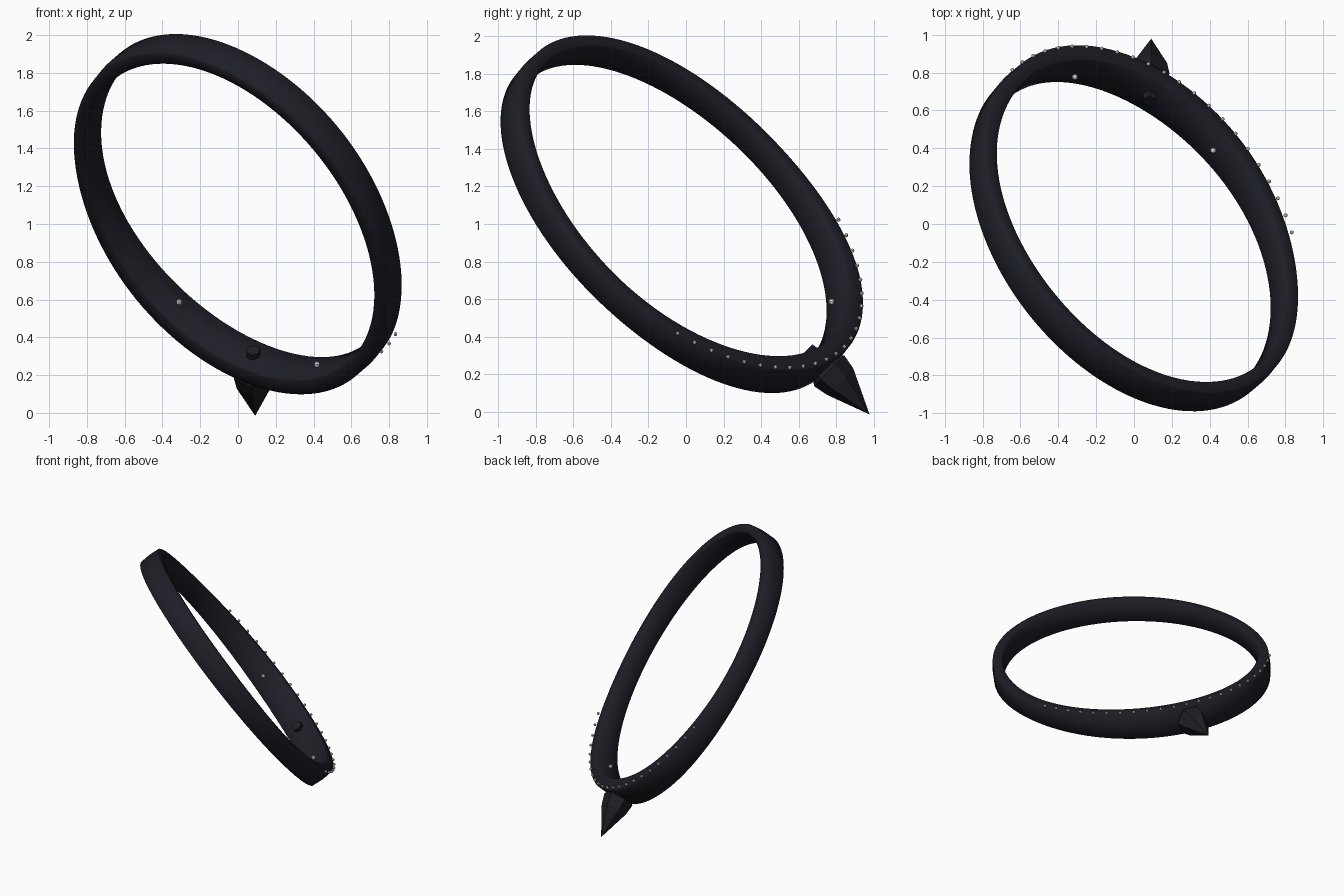
import bpy, bmesh, math
from mathutils import Vector

cube = bpy.data.objects.get("Cube")
if cube:
    bpy.data.objects.remove(cube, do_unlink=True)

# Frame of the tilted ring: axis, direction of the head, sideways direction
CENTRE = Vector((0.004, -0.03, 1.06))
AXIS = Vector((0.57, 0.57, 0.59)).normalized()
HEAD = Vector((0.02, 0.71, -0.70))
HEAD = (HEAD - AXIS * HEAD.dot(AXIS)).normalized()
SIDE = AXIS.cross(HEAD)


def place(head, side, axis):
    return CENTRE + HEAD * head + SIDE * side + AXIS * axis


def material(name, colour, rough):
    m = bpy.data.materials.new(name)
    m.use_nodes = True
    m.diffuse_color = (*colour, 1)
    b = m.node_tree.nodes["Principled BSDF"]
    b.inputs["Base Color"].default_value = (*colour, 1)
    b.inputs["Roughness"].default_value = rough
    return m


def finish(bm, name, mat, smooth=False):
    bmesh.ops.recalc_face_normals(bm, faces=bm.faces)
    for f in bm.faces:
        f.smooth = smooth
    mesh = bpy.data.meshes.new(name)
    bm.to_mesh(mesh)
    bm.free()
    mesh.materials.append(mat)
    ob = bpy.data.objects.new(name, mesh)
    bpy.context.collection.objects.link(ob)


def loft(bm, rings, closed=False):
    n = len(rings[0])
    pairs = list(zip(rings, rings[1:]))
    if closed:
        pairs.append((rings[-1], rings[0]))
    for a, b in pairs:
        for i in range(n):
            j = (i + 1) % n
            bm.faces.new((a[i], a[j], b[j], b[i]))


metal = material("dark metal", (0.013, 0.013, 0.020), 0.5)
crystal = material("dark crystal", (0.013, 0.013, 0.018), 0.5)
white = material("white stone", (0.8, 0.8, 0.8), 0.4)

# Band: softly shaded square section swept round an oval, heavier at the head,
# with the stone-set rim dipping at both sides
half = [(-0.08, 0.0), (0.0, 0.95), (0.08, 1.0), (0.5, 1.03), (0.92, 1.0), (1.0, 0.95)]
section = half + [(1.08, 0.0)] + [(r, -w) for r, w in reversed(half[1:])]
bm = bmesh.new()
rings = []
STEPS = 128
for k in range(STEPS):
    ang = 2 * math.pi * k / STEPS
    c, s = math.cos(ang), math.sin(ang)
    swell = max(0, c) ** 2
    lower = 0.088 + 0.022 * swell
    upper = lower - 0.02 * s ** 4
    thick = 0.073 + 0.032 * swell
    ring = []
    for r, w in section:
        rad = r * thick
        ring.append(bm.verts.new(place(c * (1.07 - 0.03 * swell + rad),
                                       s * (0.932 + rad),
                                       w * (upper if w > 0 else lower))))
    rings.append(ring)
loft(bm, rings, closed=True)
finish(bm, "ring_band", metal, smooth=True)

# Large pointed crystal through the head of the band
bm = bmesh.new()
rings = []
for height, radius in [(0.995, 0.038), (1.04, 0.042), (1.16, 0.115), (1.24, 0.10)]:
    ring = []
    for i in range(6):
        a = math.pi / 3 * i
        ring.append(bm.verts.new(place(height, -0.07 + radius * math.cos(a),
                                       radius * math.sin(a))))
    rings.append(ring)
loft(bm, rings)
bm.faces.new(rings[0])
tip = bm.verts.new(place(1.475, -0.08, -0.01))
for i in range(6):
    bm.faces.new((rings[-1][i], rings[-1][(i + 1) % 6], tip))
finish(bm, "pointed_crystal", crystal)


def add_stone(bm, centre, size):
    # Small faceted stone
    ball = bmesh.ops.create_uvsphere(bm, u_segments=6, v_segments=4, radius=size)
    for v in ball["verts"]:
        v.co += centre


# Row of small stones along one rim
bm = bmesh.new()
COUNT = 23
for k in range(COUNT):
    ang = math.radians(-66 + 123 * k / (COUNT - 1))
    c, s = math.cos(ang), math.sin(ang)
    add_stone(bm, place(1.125 * c, 1.03 * s, 0.079 + 0.04 * c * c), 0.011)
finish(bm, "rim_stones", white)

# Two stones set on the inside of the band
bm = bmesh.new()
for head, side in [(0.90, 0.405), (0.87, -0.485)]:
    add_stone(bm, place(head, side, 0), 0.017)
finish(bm, "inner_stones", white)
